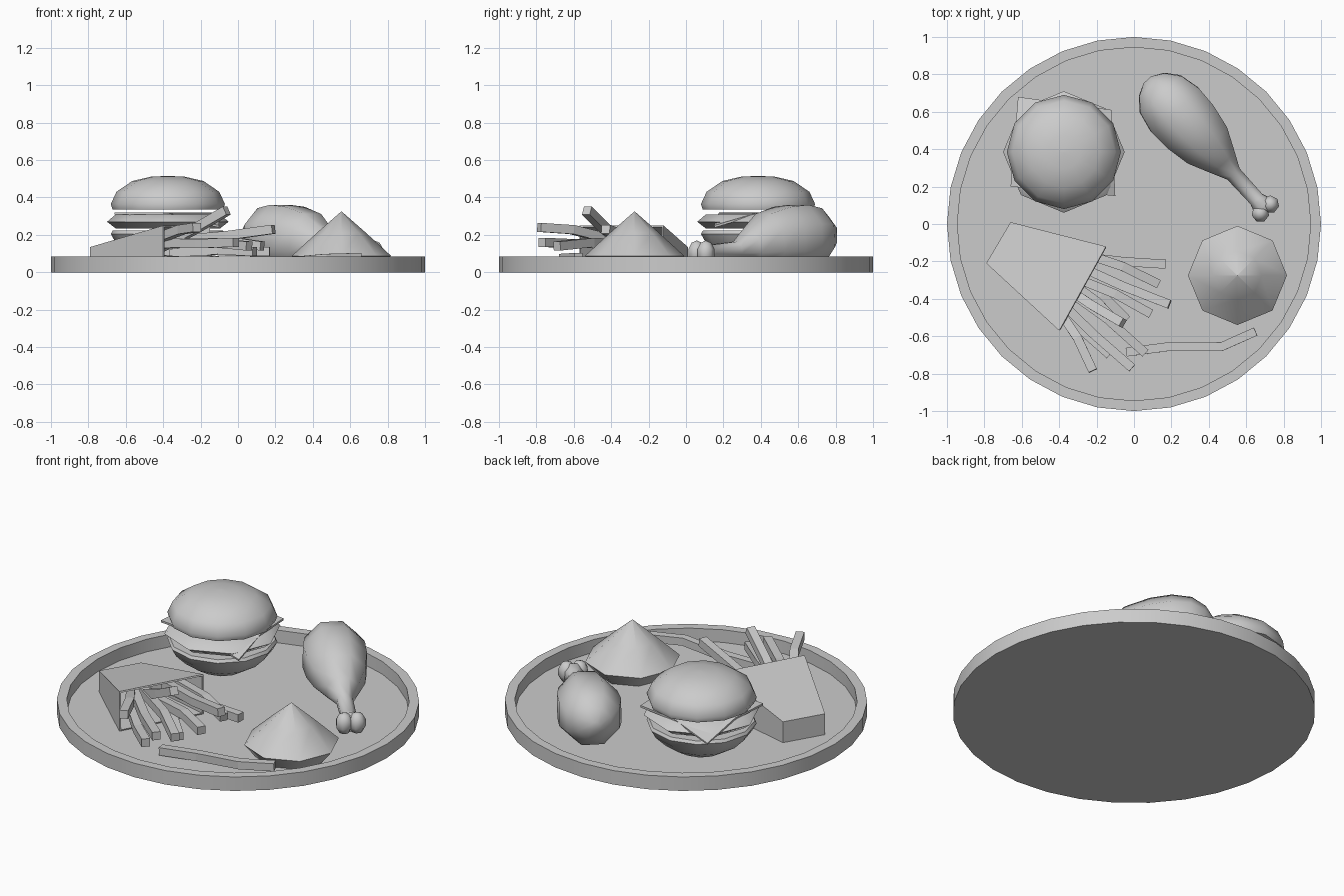
import bpy
import bmesh
import math
from mathutils import Vector

cube = bpy.data.objects.get("Cube")
if cube:
    bpy.data.objects.remove(cube, do_unlink=True)

grey = bpy.data.materials.new("plain grey")
grey.use_nodes = True
grey.diffuse_color = (0.6, 0.6, 0.6, 1)
grey.node_tree.nodes["Principled BSDF"].inputs["Base Color"].default_value = (0.6, 0.6, 0.6, 1)


def finish(name, bm, smooth=None):
    """Turn a bmesh into a named object, smooth below the given angle."""
    bmesh.ops.remove_doubles(bm, verts=bm.verts, dist=0.0005)
    bmesh.ops.recalc_face_normals(bm, faces=bm.faces)
    mesh = bpy.data.meshes.new(name)
    bm.to_mesh(mesh)
    bm.free()
    mesh.materials.append(grey)
    obj = bpy.data.objects.new(name, mesh)
    bpy.context.collection.objects.link(obj)
    if smooth:
        bpy.ops.object.select_all(action="DESELECT")
        obj.select_set(True)
        bpy.context.view_layer.objects.active = obj
        bpy.ops.object.shade_smooth_by_angle(angle=math.radians(smooth))
    return obj


def skin(bm, rings):
    """Bridge consecutive rings of equal size and cap both ends."""
    rings = [[bm.verts.new(p) for p in ring] for ring in rings]
    n = len(rings[0])
    for a, b in zip(rings, rings[1:]):
        for i in range(n):
            j = (i + 1) % n
            bm.faces.new((a[i], a[j], b[j], b[i]))
    bm.faces.new(rings[0])
    bm.faces.new(rings[-1])


def lathe(name, profile, sides, centre=(0, 0), smooth=50):
    """Spin (radius, height) points around a vertical axis."""
    bm = bmesh.new()
    rings = []
    for r, z in profile:
        r = max(r, 0.001)
        rings.append([(centre[0] + r * math.cos(math.tau * i / sides),
                       centre[1] + r * math.sin(math.tau * i / sides), z)
                      for i in range(sides)])
    skin(bm, rings)
    return finish(name, bm, smooth)


def sweep(name, path, radii, sides, smooth=None):
    """Sweep a regular polygon along a path with a radius per point."""
    pts = [Vector(p) for p in path]
    bm = bmesh.new()
    rings = []
    for k, p in enumerate(pts):
        along = (pts[min(k + 1, len(pts) - 1)] - pts[max(k - 1, 0)]).normalized()
        side = along.cross(Vector((0, 0, 1))).normalized()
        up = side.cross(along)
        ring = []
        for i in range(sides):
            a = math.tau * (i + 0.5) / sides
            ring.append(p + radii[k] * (math.cos(a) * side + math.sin(a) * up))
        rings.append(ring)
    skin(bm, rings)
    return finish(name, bm, smooth)


# Round tray with an upright rim
lathe("tray", [(0, 0), (1, 0), (1, 0.085), (0.945, 0.085), (0.945, 0.008), (0, 0.008)],
      32, smooth=30)

# Burger: two buns, patty and a folded cheese slice
burger = (-0.375, 0.385)
lathe("bottom_bun", [(0, 0.02), (0.13, 0.045), (0.22, 0.1), (0.28, 0.16),
                     (0.305, 0.205), (0.295, 0.222), (0, 0.222)], 12, burger)
lathe("patty", [(0, 0.235), (0.28, 0.235), (0.325, 0.27), (0.28, 0.308), (0, 0.308)], 8, burger)
lathe("top_bun", [(0, 0.335), (0.295, 0.335), (0.305, 0.365), (0.275, 0.43),
                  (0.19, 0.488), (0.09, 0.511), (0, 0.515)], 12, burger)

back_l, back_r = Vector((-0.62, 0.68, 0.25)), Vector((-0.12, 0.61, 0.32))
front_r, front_l = Vector((-0.1, 0.15, 0.25)), Vector((-0.66, 0.2, 0.32))
bm = bmesh.new()
mids = {}
for name, a, b in (("back", back_l, back_r), ("right", back_r, front_r),
                   ("front", front_r, front_l), ("left", front_l, back_l)):
    m = (a + b) / 2
    m.z = 0.318
    mids[name] = bm.verts.new(m)
bl, br, fr, fl = [bm.verts.new(p) for p in (back_l, back_r, front_r, front_l)]
bm.faces.new((mids["back"], br, mids["right"], mids["front"], fl, mids["left"]))
bm.faces.new((bl, mids["back"], mids["left"]))
bm.faces.new((fr, mids["front"], mids["right"]))
cheese = finish("cheese_slice", bm)
cheese.modifiers.new("thickness", "SOLIDIFY").thickness = 0.012

# Drumstick: meat and bone in one sweep, then two knuckles
start, axis = Vector((0.095, 0.745, 0)), Vector((0.675, -0.738, 0))
stations = [(-0.035, 0.03, 0.2), (0, 0.1, 0.2), (0.07, 0.16, 0.195), (0.18, 0.187, 0.188),
            (0.3, 0.182, 0.182), (0.43, 0.155, 0.17), (0.55, 0.095, 0.14), (0.645, 0.048, 0.12),
            (0.83, 0.045, 0.105), (0.88, 0.065, 0.1), (0.91, 0.05, 0.1)]
sweep("drumstick", [start + axis * t + Vector((0, 0, z)) for t, r, z in stations],
      [r for t, r, z in stations], 8, 60)
across = Vector((0.738, 0.675, 0))
for label, s in (("left", 1), ("right", -1)):
    bm = bmesh.new()
    bmesh.ops.create_uvsphere(bm, u_segments=7, v_segments=5, radius=0.05)
    bmesh.ops.scale(bm, vec=(1, 1, 1.3), verts=bm.verts)
    bmesh.ops.translate(bm, vec=start + axis * 0.9 + across * 0.036 * s + Vector((0, 0, 0.105)),
                        verts=bm.verts)
    finish("knuckle_" + label, bm, 60)

# Pointed mound
lathe("mound", [(0, 0.01), (0.2, 0.01), (0.265, 0.088), (0.13, 0.212), (0, 0.325)],
      8, (0.553, -0.275), 45)

# Fries carton lying down, open towards the fries
bm = bmesh.new()
floor = [(-0.66, 0.01), (-0.79, -0.21), (-0.4, -0.57), (-0.15, -0.12)]
tops = (0.135, 0.135, 0.25, 0.25)
low = [bm.verts.new((x, y, 0.008)) for x, y in floor]
high = [bm.verts.new((x, y, z)) for (x, y), z in zip(floor, tops)]
bm.faces.new(low)
bm.faces.new(high)
for i in (0, 1, 3):
    j = (i + 1) % 4
    bm.faces.new((low[i], low[j], high[j], high[i]))
carton = finish("fries_carton", bm)
carton.modifiers.new("thickness", "SOLIDIFY").thickness = 0.012

# Fries fanning out of the carton, each slightly bent
ends = [((-0.32, -0.17, 0.13), (0.17, -0.215, 0.11)),
        ((-0.32, -0.14, 0.17), (0.13, -0.32, 0.14)),
        ((-0.35, -0.2, 0.17), (0.19, -0.43, 0.23)),
        ((-0.36, -0.27, 0.1), (0.09, -0.48, 0.11)),
        ((-0.42, -0.3, 0.13), (-0.06, -0.53, 0.33)),
        ((-0.42, -0.31, 0.15), (0.06, -0.69, 0.14)),
        ((-0.45, -0.36, 0.16), (-0.01, -0.77, 0.16)),
        ((-0.43, -0.42, 0.18), (-0.22, -0.785, 0.24)),
        ((-0.44, -0.4, 0.07), (-0.13, -0.7, 0.06)),
        ((-0.36, -0.24, 0.06), (-0.04, -0.51, 0.05))]
for n, (a, b) in enumerate(ends):
    a, b = Vector(a), Vector(b)
    bend = Vector((0.012, 0.012, 0.015)) * (1 if n % 2 else -0.5)
    sweep("fry_%d" % (n + 1), [a, a.lerp(b, 0.55) + bend, b], [0.034] * 3, 4)
sweep("loose_fry", [(-0.04, -0.685, 0.035), (0.19, -0.655, 0.05),
                    (0.47, -0.655, 0.075), (0.65, -0.575, 0.08)], [0.033] * 4, 4)
